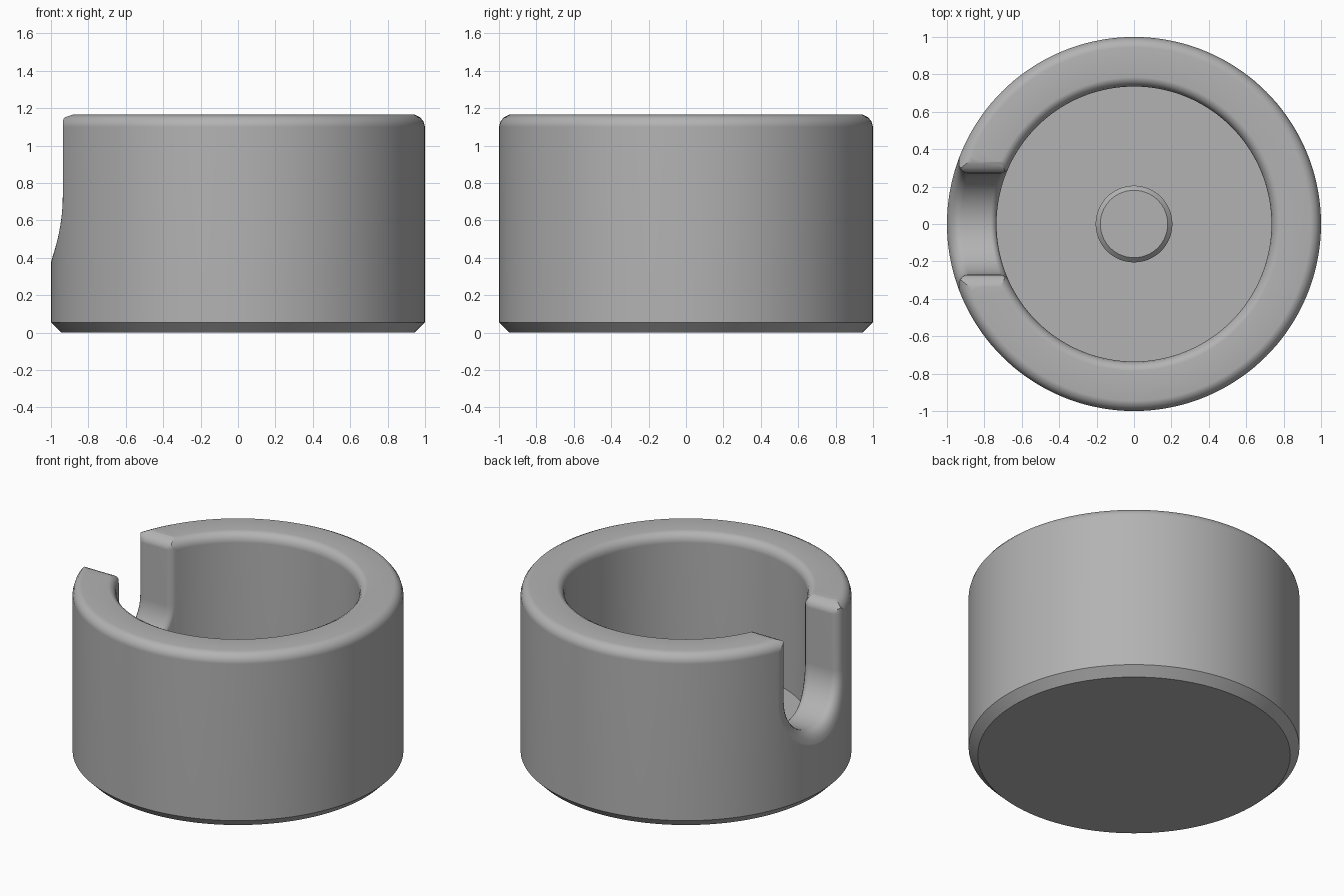
import bpy, bmesh, math
from math import sin, cos, radians, sqrt, pi

if "Cube" in bpy.data.objects:
    bpy.data.objects.remove(bpy.data.objects["Cube"])

H = 1.165       # overall height
FLOOR = 0.27    # inner floor level

mat = bpy.data.materials.new("plain grey")
mat.diffuse_color = (0.45, 0.45, 0.45, 1)
mat.use_nodes = True
mat.node_tree.nodes["Principled BSDF"].inputs["Base Color"].default_value = mat.diffuse_color


def make_object(name, bm):
    bmesh.ops.recalc_face_normals(bm, faces=bm.faces)
    me = bpy.data.meshes.new(name)
    bm.to_mesh(me)
    bm.free()
    ob = bpy.data.objects.new(name, me)
    me.materials.append(mat)
    bpy.context.collection.objects.link(ob)
    return ob


def lathe(name, profile, steps=144):
    bm = bmesh.new()
    vs = [bm.verts.new((r, 0, z)) for r, z in profile]
    es = [bm.edges.new(p) for p in zip(vs, vs[1:])]
    bmesh.ops.spin(bm, geom=vs + es, cent=(0, 0, 0), axis=(0, 0, 1),
                   angle=2 * pi, steps=steps)
    bmesh.ops.remove_doubles(bm, verts=bm.verts, dist=1e-4)
    return make_object(name, bm)


# Cup body with small raised boss in the middle of the floor
cup = lathe("cup_body", [
    (0, 0), (0.945, 0), (1, 0.055),
    (1, 1.1), (0.992, 1.128), (0.975, 1.15), (0.945, H),
    (0.785, H), (0.757, 1.15), (0.741, 1.128), (0.735, 1.1),
    (0.735, FLOOR), (0.205, FLOOR), (0.205, FLOOR + 0.08),
    (0.18, FLOOR + 0.105), (0, FLOOR + 0.105)])

# Slot cutter: U-shaped sections that flare at the inner and outer wall
sections = [(0.55, 0.32), (0.72, 0.32)]
sections += [(0.767 - 0.035 * sin(radians(a)), 0.31 - 0.04 * cos(radians(a)))
             for a in (70, 45, 22, 0)]
sections += [(0.925 + 0.075 * sin(radians(a)), 0.37 - 0.10 * cos(radians(a)))
             for a in (0, 15, 30, 45, 60, 75)]
sections += [(1.01, 0.407), (1.15, 0.407)]

# Rounded top corners of the slot as (half width, height)
flare = [(0.35 - 0.08 * cos(radians(a)), 1.1 + 0.065 * sin(radians(a)))
         for a in (0, 18, 36, 54, 70)] + [(0.375, 1.18), (0.375, 1.3)]


def u_section(w):
    right = [(max(w, fw), z) for fw, z in reversed(flare)]
    n = 28
    arc = [(w * cos(pi * i / n), 0.73 - w * sin(pi * i / n)) for i in range(n + 1)]
    left = [(-y, z) for y, z in reversed(right)]
    return right + arc + left


bm = bmesh.new()
rings = []
for i, (r, w) in enumerate(sections):
    end = i in (0, len(sections) - 1)
    rings.append([bm.verts.new((-r if end else -sqrt(r * r - y * y), y, z))
                  for y, z in u_section(w)])
for a, b in zip(rings, rings[1:]):
    for i in range(len(a)):
        j = (i + 1) % len(a)
        bm.faces.new((a[i], a[j], b[j], b[i]))
bm.faces.new(rings[0])
bm.faces.new(rings[-1])
cutter = make_object("slot_cutter", bm)
cutter.hide_render = True

# Cut the slot, then remove the helper
bpy.context.view_layer.objects.active = cup
cup.select_set(True)
cutter.select_set(False)
mod = cup.modifiers.new("slot", 'BOOLEAN')
mod.object = cutter
mod.operation = 'DIFFERENCE'
mod.solver = 'EXACT'
bpy.ops.object.modifier_apply(modifier=mod.name)
bpy.data.objects.remove(cutter)

# Smooth walls with crisp flats
bpy.ops.object.shade_smooth_by_angle(angle=radians(35))
wn = cup.modifiers.new("weighted_normals", 'WEIGHTED_NORMAL')
wn.keep_sharp = True
